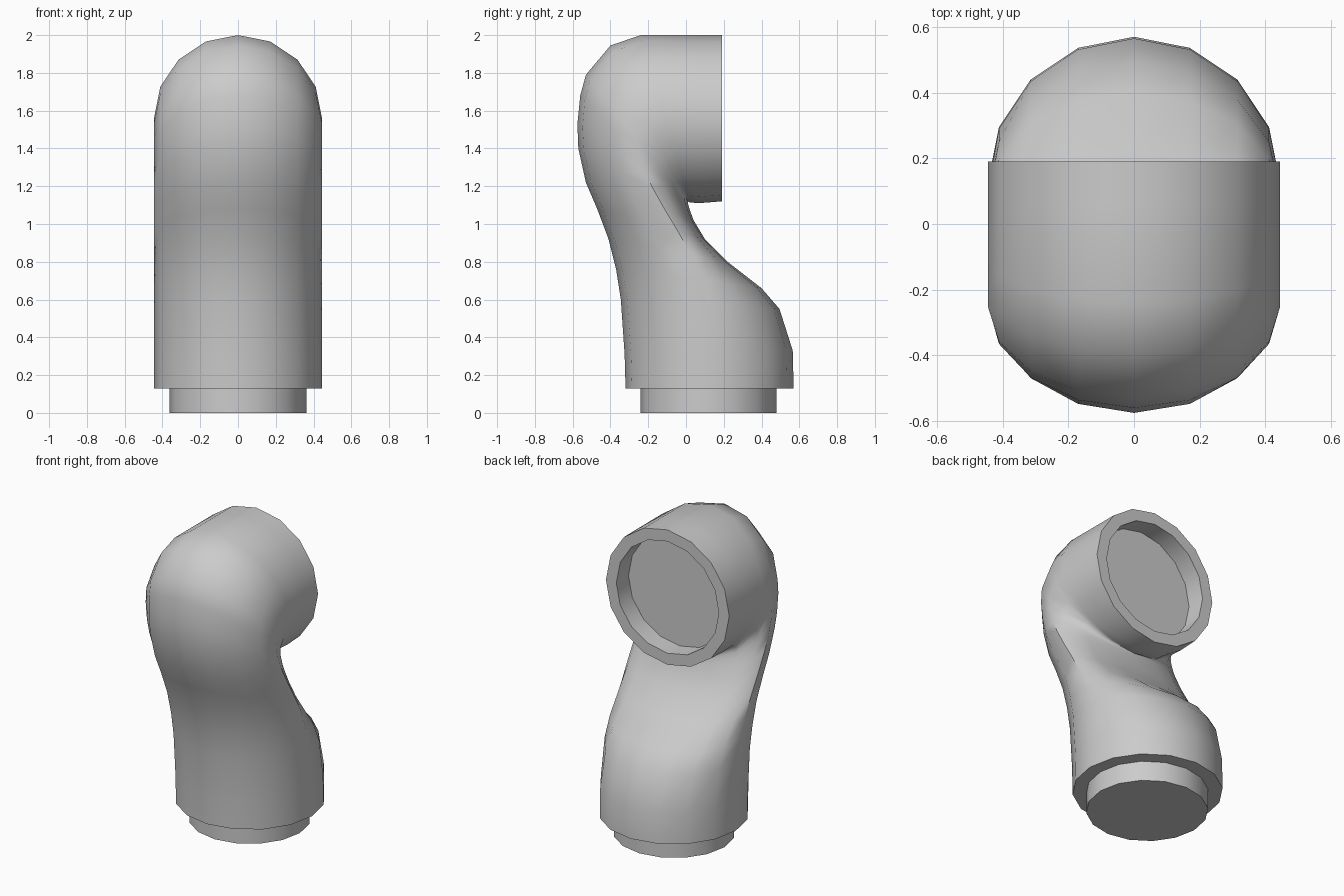
import bpy, bmesh
from math import sin, cos, pi, radians
from mathutils import Vector

if "Cube" in bpy.data.objects:
    bpy.data.objects.remove(bpy.data.objects["Cube"], do_unlink=True)

SIDES = 16
RADIUS = 0.445

grey = bpy.data.materials.new("plain grey")
grey.use_nodes = True
colour = (0.6, 0.6, 0.6, 1)
grey.diffuse_color = colour
grey.node_tree.nodes["Principled BSDF"].inputs["Base Color"].default_value = colour


def ring(bm, outer, inner, half_width):
    """Ring between two (y, z) points: round outside, squashed inside if short."""
    a, b = Vector((0, *outer)), Vector((0, *inner))
    length = (b - a).length
    axis = (a - b).normalized()
    round_part = max(length / 2, half_width)
    squashed_part = length - round_part
    middle = a - axis * round_part
    verts = []
    for i in range(SIDES):
        t = 2 * pi * i / SIDES
        reach = round_part if cos(t) > 0 else squashed_part
        verts.append(bm.verts.new(
            middle + axis * reach * cos(t) + Vector((half_width * sin(t), 0, 0))))
    return verts


def loft(name, sections):
    """Skin a row of rings and close both ends."""
    bm = bmesh.new()
    rings = [ring(bm, *s) for s in sections]
    for low, high in zip(rings, rings[1:]):
        for i in range(SIDES):
            j = (i + 1) % SIDES
            bm.faces.new((low[i], low[j], high[j], high[i]))
    bm.faces.new(rings[0])
    bm.faces.new(rings[-1])
    bmesh.ops.recalc_face_normals(bm, faces=bm.faces)
    mesh = bpy.data.meshes.new(name)
    bm.to_mesh(mesh)
    bm.free()
    mesh.materials.append(grey)
    obj = bpy.data.objects.new(name, mesh)
    bpy.context.collection.objects.link(obj)
    bpy.ops.object.select_all(action="DESELECT")
    obj.select_set(True)
    bpy.context.view_layer.objects.active = obj
    bpy.ops.object.shade_smooth_by_angle(angle=radians(50))


# Bent pipe: outer and inner side of the bend, as (y, z) pairs
bend = [
    ((-.32, .13), (.57, .13)),
    ((-.325, .31), (.565, .33)),
    ((-.345, .60), (.495, .55)),
    ((-.37, .76), (.40, .66)),
    ((-.41, .92), (.22, .80)),
    ((-.47, 1.08), (.10, .92)),
    ((-.53, 1.22), (.04, 1.02)),
    ((-.57, 1.40), (.015, 1.09)),
    ((-.575, 1.53), (.01, 1.11)),
    ((-.56, 1.68), (.01, 1.115)),
    ((-.53, 1.79), (.01, 1.12)),
    ((-.40, 1.945), (.01, 1.12)),
    ((-.24, 2.0), (.02, 1.115)),
    ((.065, 2.0), (.065, 1.11)),
    ((.19, 2.0), (.19, 1.12)),
]
sections = [(o, i, RADIUS) for o, i in bend]

# Socket sunk into the upper mouth
RIM = 0.075
sections += [((y, 2.0 - RIM), (y, 1.12 + RIM), RADIUS - RIM) for y in (.19, .065)]
loft("bent_pipe", sections)

# Narrower plug under the lower end
loft("base_plug", [((-.24, z), (.48, z), .362) for z in (0, .135)])
